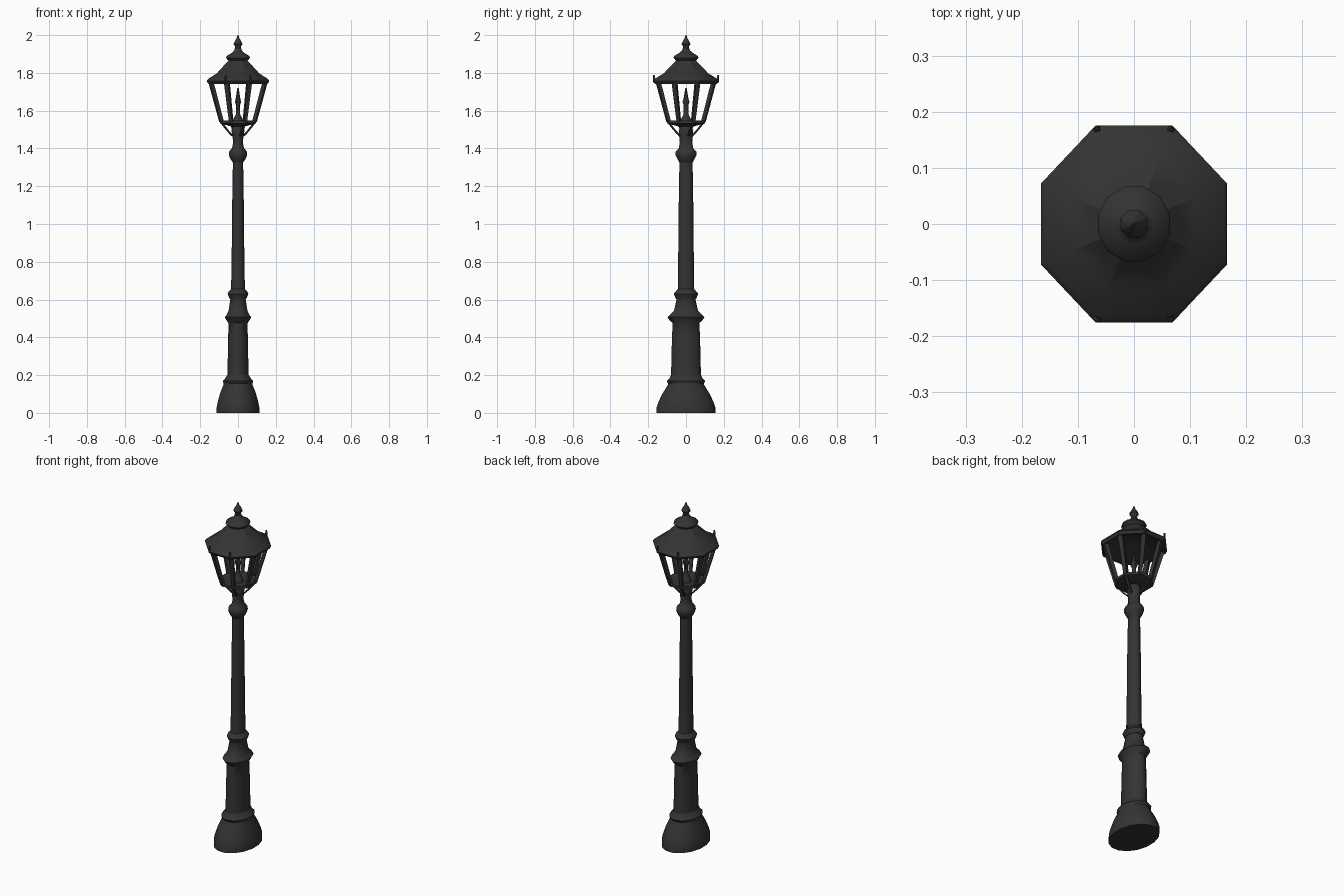
import bpy, bmesh, math
from mathutils import Vector

iron = bpy.data.materials.new("dark_iron")
iron.diffuse_color = (0.034, 0.034, 0.034, 1)


def finish(name, bm, smooth=40):
    bmesh.ops.recalc_face_normals(bm, faces=bm.faces)
    me = bpy.data.meshes.new(name)
    bm.to_mesh(me)
    bm.free()
    ob = bpy.data.objects.new(name, me)
    bpy.context.collection.objects.link(ob)
    me.materials.append(iron)
    if smooth:
        bpy.ops.object.select_all(action='DESELECT')
        ob.select_set(True)
        bpy.context.view_layer.objects.active = ob
        bpy.ops.object.shade_smooth_by_angle(angle=math.radians(smooth))
    return ob


def lathe(name, profile, sides, smooth=40):
    """Stack of elliptical rings (rx, ry, z), capped at both ends."""
    bm = bmesh.new()
    rings = []
    for rx, ry, z in profile:
        ang = [2 * math.pi * (i + 0.5) / sides for i in range(sides)]
        rings.append([bm.verts.new((rx * math.cos(a), ry * math.sin(a), z)) for a in ang])
    for a, b in zip(rings, rings[1:]):
        for i in range(sides):
            j = (i + 1) % sides
            bm.faces.new((a[i], a[j], b[j], b[i]))
    bm.faces.new(rings[0])
    bm.faces.new(rings[-1])
    return finish(name, bm, smooth)


def add_bar(bm, p, q, w0, w1, t):
    """Tapered bar from p to q, wide around the axis and thin outwards."""
    p, q = Vector(p), Vector(q)
    out = Vector((p.x + q.x, p.y + q.y, 0)).normalized()
    side = Vector((-out.y, out.x, 0))
    ends = []
    for c, w in ((p, w0), (q, w1)):
        ends.append([bm.verts.new(c + side * s * w / 2 + out * o * t / 2)
                     for s, o in ((-1, -1), (1, -1), (1, 1), (-1, 1))])
    a, b = ends
    for i in range(4):
        j = (i + 1) % 4
        bm.faces.new((a[i], a[j], b[j], b[i]))
    bm.faces.new(a)
    bm.faces.new(b)


def corner(k, rx, ry, z):
    a = math.pi / 4 * (k + 0.5)
    return (rx * math.cos(a), ry * math.sin(a), z)


# Flared oval foot
lathe("base", [(.115, .158, 0), (.115, .158, .03), (.11, .15, .055), (.098, .128, .10),
               (.08, .10, .145), (.077, .096, .155), (.082, .104, .168), (.068, .088, .185),
               (.058, .082, .20)], 16)

# Pedestal with flange
lathe("pedestal", [(.058, .082, .195), (.054, .077, .40), (.052, .073, .475), (.066, .094, .495),
                   (.072, .102, .507), (.062, .088, .52), (.052, .066, .54), (.042, .052, .60),
                   (.046, .056, .61)], 12)

# Shaft with lower ring
lathe("shaft", [(.046, .056, .605), (.057, .067, .63), (.052, .06, .64), (.038, .045, .655),
                (.035, .043, .80), (.032, .040, 1.10), (.028, .036, 1.335)], 12)

# Collar and neck below the lantern
lathe("collar", [(.028, .036, 1.325), (.042, .047, 1.345), (.050, .058, 1.365), (.048, .056, 1.385),
                 (.033, .04, 1.40), (.027, .034, 1.43), (.030, .038, 1.47), (.036, .04, 1.495),
                 (.03, .033, 1.51), (.03, .033, 1.53)], 12)

# Lantern tray
lathe("lantern_tray", [(.035, .038, 1.515), (.09, .098, 1.53), (.102, .108, 1.533),
                       (.102, .108, 1.548), (.088, .093, 1.548), (.04, .045, 1.538)], 8, 30)

# Brackets from neck to tray
bm = bmesh.new()
for k in range(0, 8, 2):
    add_bar(bm, corner(k, .03, .033, 1.465), corner(k, .06, .064, 1.495), .012, .012, .01)
    add_bar(bm, corner(k, .06, .064, 1.495), corner(k, .093, .098, 1.535), .012, .012, .01)
finish("tray_brackets", bm, 0)

# Burner inside the lantern
lathe("burner", [(.032, .034, 1.535), (.025, .026, 1.56), (.012, .013, 1.58), (.012, .013, 1.63),
                 (.018, .02, 1.645), (.012, .013, 1.67), (.004, .004, 1.72)], 8)

# Eight leaning lantern bars
bm = bmesh.new()
for k in range(8):
    add_bar(bm, corner(k, .094, .099, 1.54), corner(k, .156, .16, 1.755), .018, .026, .02)
finish("lantern_bars", bm, 0)

# Concave octagonal roof, hollow underneath
lathe("roof", [(.05, .052, 1.80), (.158, .164, 1.742), (.17, .178, 1.742), (.179, .190, 1.757),
               (.172, .18, 1.768), (.122, .128, 1.797), (.08, .084, 1.84), (.052, .054, 1.868)], 8, 30)

# Cap brim and finial
lathe("roof_cap", [(.05, .052, 1.862), (.066, .069, 1.88), (.062, .064, 1.89), (.036, .038, 1.905),
                   (.022, .023, 1.917), (.017, .018, 1.93)], 12)
lathe("finial", [(.016, .016, 1.925), (.016, .016, 1.94), (.026, .026, 1.952), (.018, .018, 1.968),
                 (.01, .01, 1.98), (.002, .002, 2.0)], 8)

# Small spikes on the eave corners
bm = bmesh.new()
for k in (1, 2, 5, 6):
    add_bar(bm, corner(k, .172, .182, 1.75), corner(k, .172, .184, 1.788), .016, .003, .008)
finish("eave_spikes", bm, 0)
